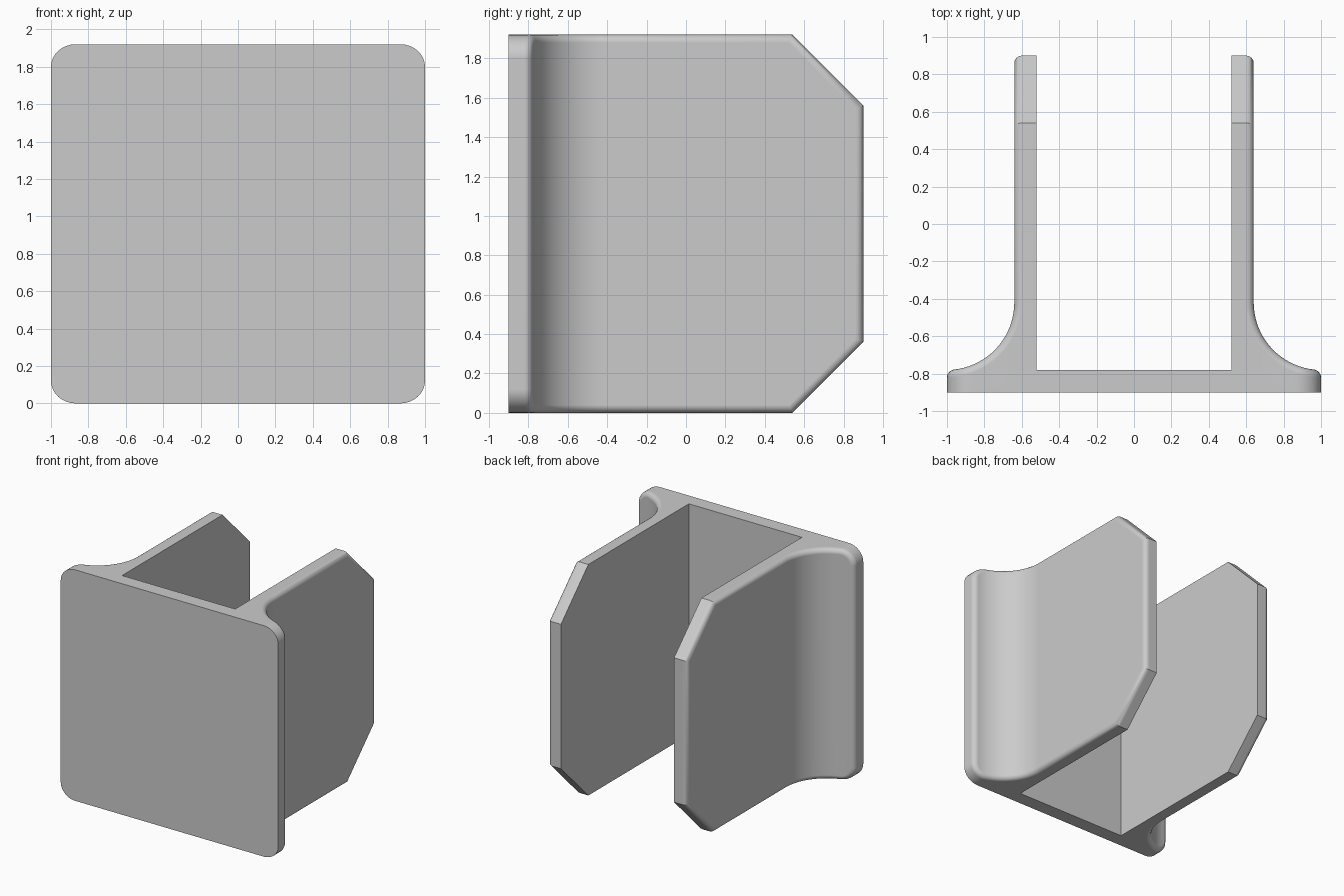
import bpy, bmesh
from math import sin, cos, tan, pi

cube = bpy.data.objects.get("Cube")
if cube:
    bpy.data.objects.remove(cube, do_unlink=True)

HALF = 0.96                      # half height
FRONT, FLOOR, TIP = -0.9, -0.78, 0.9
INNER, OUTER = 0.52, 0.64        # arm faces
R = 1.0 - OUTER                  # fillet radius
CORNER, CHAMFER, ROUND = 0.12, 0.36, 0.04
ARC = R * pi / 2
LENGTH = ARC + TIP - (FLOOR + R)


def path(s, depth):
    """Point on the outer skin, s along it from plate rim to arm tip."""
    if s < ARC:
        a = s / R
        return 1 - (R + depth) * sin(a), FLOOR + R - (R + depth) * cos(a)
    return OUTER - depth, FLOOR + R + s - ARC


# Upper outline of the unrolled skin: position, then inset direction
outline = []
for i in range(9):               # rounded plate corner
    a = pi / 2 * i / 8
    outline.append((CORNER * (1 - cos(a)), HALF - CORNER * (1 - sin(a)), cos(a), -sin(a)))
for i in range(1, 17):           # along the fillet
    outline.append((CORNER + (ARC - CORNER) * i / 16, HALF, 0, -1))
miter = tan(pi / 8)
outline.append((LENGTH - CHAMFER, HALF, -miter, -1))
outline.append((LENGTH, HALF - CHAMFER, -1, -miter))
n = len(outline)
loop = outline + [(s, -z, ds, -dz) for s, z, ds, dz in reversed(outline)]

bm = bmesh.new()


def vert(x, y, z):
    return bm.verts.new((x, y, z + HALF))


# Rings roll the rim over from the wall to the skin
STEPS = 6
rings = []
for k in range(STEPS + 1):
    a = pi / 2 * k / STEPS
    inset, depth = ROUND * (1 - cos(a)), ROUND * (1 - sin(a))
    rings.append([vert(*path(s + ds * inset, depth), z + dz * inset) for s, z, ds, dz in loop])
for lo, hi in zip(rings, rings[1:]):
    for i in range(2 * n):
        j = (i + 1) % (2 * n)
        bm.faces.new((lo[i], lo[j], hi[j], hi[i]))
skin = rings[-1]
for i in range(n - 1):
    bm.faces.new((skin[i], skin[i + 1], skin[-2 - i], skin[-1 - i]))

# Walls from the rim to the plate front or the inner arm face
rim = rings[0]
split = 16
base = []
for i, v in enumerate(rim):
    x, y, z = v.co
    on_plate = min(i, 2 * n - 1 - i) <= split
    base.append(bm.verts.new((x, FRONT, z) if on_plate else (INNER, y, z)))
for i in range(2 * n):
    j = (i + 1) % (2 * n)
    if i not in (split, 2 * n - 2 - split):
        bm.faces.new((rim[i], rim[j], base[j], base[i]))

# Plate front, channel floor, inner arm face and the end caps
corner = [vert(INNER, FLOOR, z) for z in (HALF, -HALF)]
floor_mid = [vert(0, FLOOR, z) for z in (HALF, -HALF)]
front_mid = [vert(0, FRONT, z) for z in (HALF, -HALF)]
for e, (a, b) in enumerate(((split, split + 1), (2 * n - 1 - split, 2 * n - 2 - split))):
    bm.faces.new((rim[a], rim[b], base[b], corner[e], floor_mid[e], front_mid[e], base[a]))
bm.faces.new(base[:split + 1] + front_mid + base[2 * n - 1 - split:])
bm.faces.new(base[split + 1:2 * n - 1 - split] + corner[::-1])
bm.faces.new(corner + floor_mid[::-1])
bmesh.ops.recalc_face_normals(bm, faces=bm.faces)

# recalc can flip an open shell, so check the plate front
front = min(bm.faces, key=lambda f: f.calc_center_median().y)
if front.normal.y > 0:
    bmesh.ops.reverse_faces(bm, faces=bm.faces)

mesh = bpy.data.meshes.new("channel_bracket")
bm.to_mesh(mesh)
bm.free()
bracket = bpy.data.objects.new("channel_bracket", mesh)
bpy.context.collection.objects.link(bracket)

# Plain grey
grey = bpy.data.materials.new("plain_grey")
grey.use_nodes = True
colour = (0.6, 0.6, 0.6, 1)
grey.diffuse_color = colour
grey.node_tree.nodes["Principled BSDF"].inputs["Base Color"].default_value = colour
mesh.materials.append(grey)

bpy.ops.object.select_all(action="DESELECT")
bracket.select_set(True)
bpy.context.view_layer.objects.active = bracket
bpy.ops.object.shade_smooth_by_angle()
mirror = bracket.modifiers.new("mirror", "MIRROR")
mirror.use_clip = True
weighted = bracket.modifiers.new("weighted_normals", "WEIGHTED_NORMAL")
weighted.keep_sharp = True
